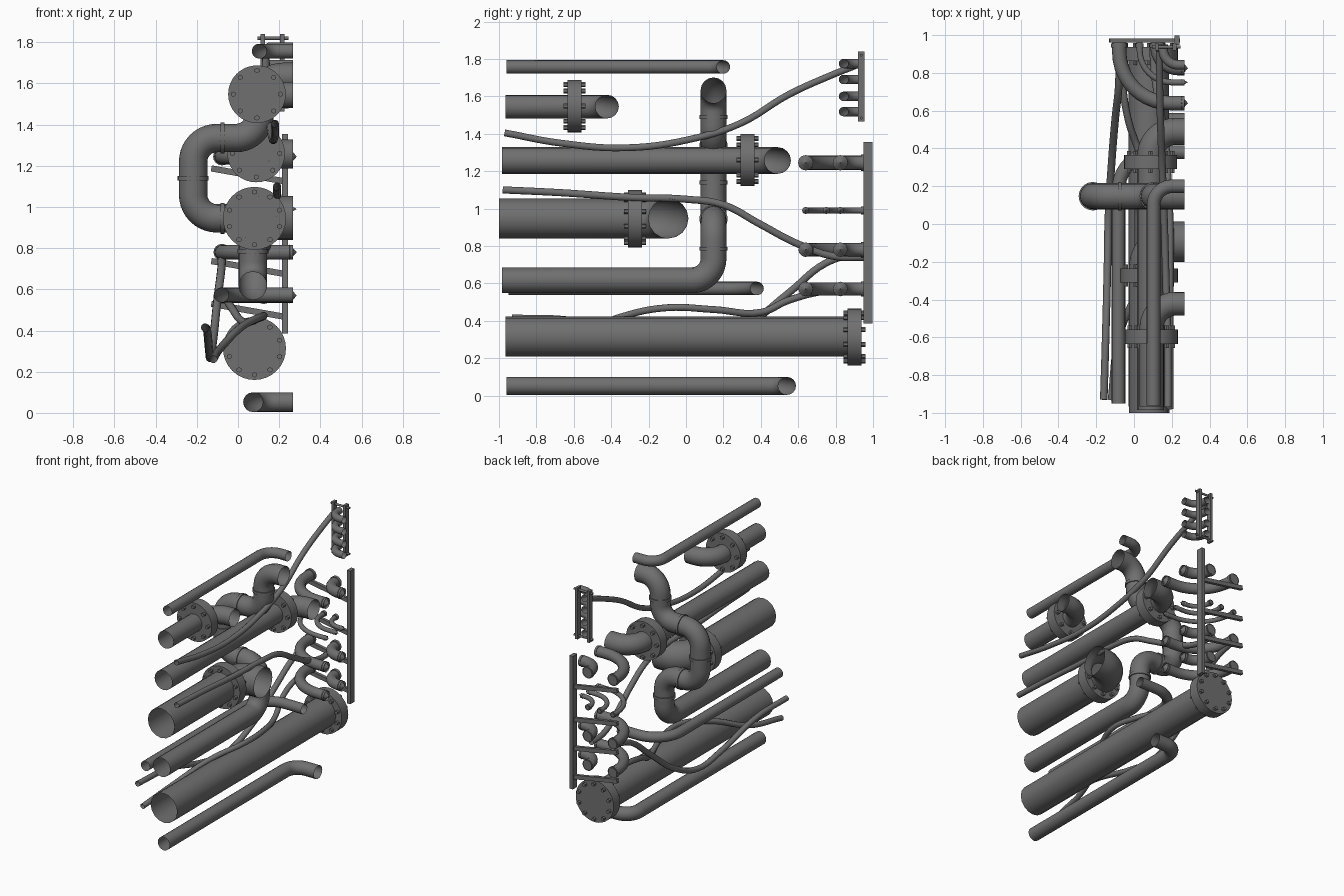
import bpy, math
from mathutils import Vector

if "Cube" in bpy.data.objects:
    bpy.data.objects.remove(bpy.data.objects["Cube"])


def smooth(o):
    bpy.ops.object.select_all(action='DESELECT')
    o.select_set(True)
    bpy.context.view_layer.objects.active = o
    bpy.ops.object.shade_smooth_by_angle(angle=math.radians(40))


def fillet(pts, rad, n=10):
    """Round the corners of a polyline."""
    P = [Vector(p) for p in pts]
    out = [P[0]]
    for a, b, c in zip(P, P[1:], P[2:]):
        d1, d2 = (a - b).normalized(), (c - b).normalized()
        ang = d1.angle(d2)
        t = rad / math.tan(ang / 2)
        cen = b + (d1 + d2).normalized() * (rad / math.sin(ang / 2))
        s, e = b + d1 * t - cen, b + d2 * t - cen
        total = s.angle(e)
        for i in range(n + 1):
            f = i / n
            out.append(cen + (s * math.sin((1 - f) * total) + e * math.sin(f * total)) / math.sin(total))
    out.append(P[-1])
    return out


def tube(name, pts, r, bezier=False, res=6):
    """Open-ended tube swept along a path, converted to mesh."""
    cu = bpy.data.curves.new(name, 'CURVE')
    cu.dimensions = '3D'
    cu.bevel_depth = r
    cu.bevel_resolution = res
    cu.resolution_u = 6
    if bezier:
        sp = cu.splines.new('BEZIER')
        sp.bezier_points.add(len(pts) - 1)
        for bp, p in zip(sp.bezier_points, pts):
            bp.co = p
            bp.handle_left_type = bp.handle_right_type = 'AUTO'
    else:
        sp = cu.splines.new('POLY')
        sp.points.add(len(pts) - 1)
        for q, p in zip(sp.points, pts):
            q.co = (*p, 1)
    o = bpy.data.objects.new(name, cu)
    bpy.context.collection.objects.link(o)
    bpy.ops.object.select_all(action='DESELECT')
    o.select_set(True)
    bpy.context.view_layer.objects.active = o
    bpy.ops.object.convert(target='MESH')
    o = bpy.context.object
    smooth(o)
    return o


def cyl(name, loc, r, depth, axis='Y', n=32):
    rot = {'X': (0, math.pi / 2, 0), 'Y': (math.pi / 2, 0, 0), 'Z': (0, 0, 0)}[axis]
    bpy.ops.mesh.primitive_cylinder_add(vertices=n, radius=r, depth=depth, location=loc, rotation=rot)
    o = bpy.context.object
    o.name = name
    smooth(o)
    return o


def box(name, loc, size, tilt=0):
    bpy.ops.mesh.primitive_cube_add(size=1, location=loc, rotation=(0, tilt, 0))
    o = bpy.context.object
    o.name = name
    o.scale = size
    return o


def flange(x, y, z, r, bolts):
    cyl("flange", (x, y, z), r, 0.075)
    for i in range(bolts):
        a = math.pi / 2 + 2 * math.pi * i / bolts
        cyl("flange_bolt", (x + (r - .025) * math.cos(a), y, z + (r - .025) * math.sin(a)), .013, .118, n=6)


def elbow_pipe(name, x, z, r, y0, y1, bend, xe=0.268):
    tube(name, fillet([(x, y0, z), (x, y1, z), (xe, y1, z)], bend), r)


# straight pipes ending in an elbow towards +x
elbow_pipe("floor_pipe", .073, .052, .048, -.96, .54, .1)
elbow_pipe("top_pipe", .103, 1.757, .036, -.96, .2, .1)
elbow_pipe("small_side_pipe", -.082, .573, .036, -.95, .38, .2)
elbow_pipe("large_pipe", .08, .947, .107, -1.0, -.094, .14)
elbow_pipe("medium_pipe", .088, 1.257, .071, -.985, .49, .13)
elbow_pipe("upper_pipe", .092, 1.545, .063, -.965, -.422, .13)
flange(.08, -.273, .945, .153, 10)
flange(.088, .328, 1.26, .14, 8)
flange(.092, -.597, 1.548, .14, 8)

# lowest large pipe with a closing flange
tube("capped_pipe", [(.078, -.965, .315), (.078, .9, .315)], .107)
flange(.08, .9, .313, .153, 10)

# winding pipe with weld rings
Y = .147
tube("winding_pipe", fillet([(.072, -.983, .617), (.072, Y, .617), (.072, Y, .945), (-.218, Y, .945),
                             (-.218, Y, 1.335), (.105, Y, 1.335), (.105, Y, 1.632), (.268, Y, 1.632)], .115), .069)
for loc, ax in (((.072, Y, .785), 'Z'), ((-.075, Y, .945), 'X'), ((-.218, Y, 1.14), 'Z'),
                ((-.075, Y, 1.335), 'X'), ((.105, Y, 1.49), 'Z')):
    cyl("weld_ring", loc, .075, .02, ax)

# long sagging cables
tube("upper_cable", [(.18, -.97, 1.405), (.18, -.67, 1.35), (.17, -.32, 1.325), (.16, .02, 1.37), (.15, .29, 1.455),
                     (.14, .55, 1.61), (.135, .77, 1.71), (.135, .92, 1.77)], .019, True, 3)
tube("middle_cable", [(.19, -.98, 1.1), (.19, -.67, 1.085), (.19, -.3, 1.06), (.19, 0, 1.05), (.18, .2, 1.02),
                      (.17, .39, .92), (.14, .6, .81), (.11, .79, .745), (.1, .95, .74)], .02, True, 3)
tube("lower_cable", [(-.12, -.93, .26), (-.08, -.6, .32), (.02, -.35, .42), (.12, -.1, .47), (.1, .15, .46),
                     (.02, .4, .445), (-.03, .55, .51), (-.06, .75, .56), (-.06, .95, .57)], .019, True, 3)
tube("outer_cable", [(-.16, -.93, .415), (-.15, -.6, .4), (-.14, -.2, .3), (-.135, .05, .27), (-.12, .3, .36),
                     (-.1, .55, .55), (-.08, .75, .71), (-.08, .95, .77)], .02, True, 3)

# lower rack: post, tilted arms and rows of hoses turning to the side
box("rack_post", (.228, .973, .87), (.028, .05, .97))
for z, zb, r in ((1.245, 1.155, .038), (.99, .915, .016), (.78, .705, .036), (.57, .497, .036)):
    box("rack_arm", (.055, .972, zb), (.375, .022, .03), math.radians(10))
    for x0, ye, bend in ((-.078, .64, .27), (.03, .75, .17), (.125, .825, .11)):
        if x0 == .03 and r > .02:
            continue
        tube("rack_hose", fillet([(x0, .96, z), (x0, ye, z), (.268, ye, z)], bend), r)
        cyl("hose_collar", (x0, .945, z), r + .005, .02, n=16)
        # pointed hose end
        bpy.ops.mesh.primitive_cone_add(vertices=12, radius1=r + .003, radius2=0, depth=.035,
                                        location=(.268, ye, z), rotation=(0, math.pi / 2, 0))
        bpy.context.object.name = "hose_tip"

# upper rack: twin posts, cross rods and short hooked hoses
for x in (.12, .215):
    box("upper_rack_post", (x, .937, 1.652), (.02, .036, .375))
for z in (1.82, 1.485):
    cyl("cross_rod", (.17, .937, z), .008, .15, 'X', 10)
for z in (1.775, 1.69, 1.6, 1.518):
    tube("short_hose", fillet([(.155, .95, z), (.155, .842, z), (.268, .842, z)], .08), .025)

# dark grey metal on every part
metal = bpy.data.materials.new("dark_metal")
metal.diffuse_color = (.16, .16, .16, 1)
metal.use_nodes = True
metal.node_tree.nodes["Principled BSDF"].inputs["Base Color"].default_value = metal.diffuse_color
for o in bpy.context.scene.objects:
    o.data.materials.clear()
    o.data.materials.append(metal)
